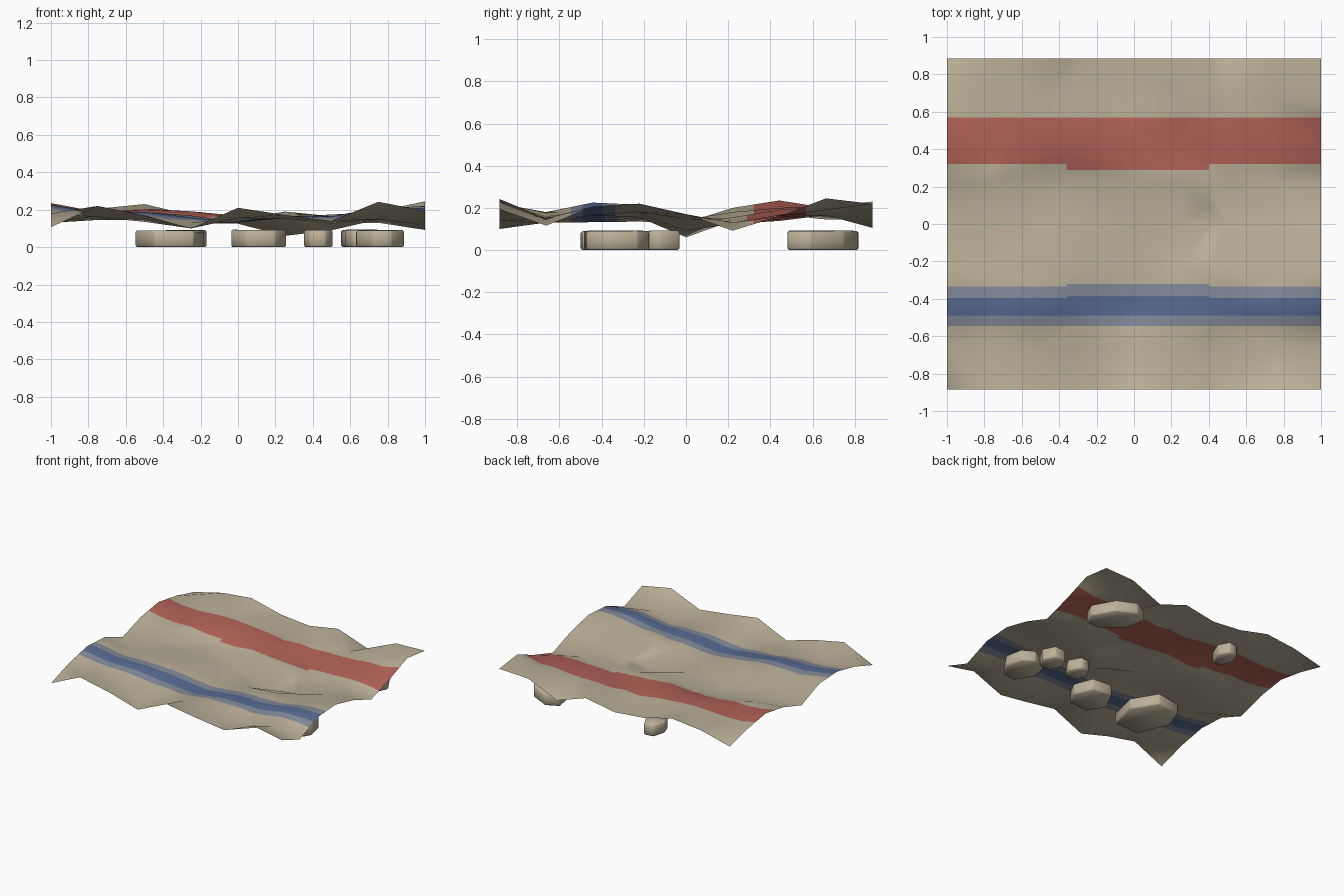
import bpy, bmesh, math, random
from mathutils import Vector

if "Cube" in bpy.data.objects:
    bpy.data.objects.remove(bpy.data.objects["Cube"])

random.seed(4)


def material(name, rgb):
    m = bpy.data.materials.new(name)
    m.diffuse_color = (*rgb, 1)
    m.use_nodes = True
    m.node_tree.nodes["Principled BSDF"].inputs["Base Color"].default_value = m.diffuse_color
    return m


BEIGE = material("beige", (0.50, 0.435, 0.315))
RED = material("faded red", (0.45, 0.125, 0.095))
LIGHT_BLUE = material("pale blue", (0.225, 0.25, 0.32))
BLUE = material("blue", (0.095, 0.147, 0.29))


def finish(name, bm, mats):
    me = bpy.data.meshes.new(name)
    bm.to_mesh(me)
    bm.free()
    for m in mats:
        me.materials.append(m)
    ob = bpy.data.objects.new(name, me)
    bpy.context.collection.objects.link(ob)
    bpy.ops.object.select_all(action='DESELECT')
    ob.select_set(True)
    bpy.context.view_layer.objects.active = ob
    bpy.ops.object.shade_smooth_by_angle(angle=math.radians(50))
    return ob


# rumpled blanket: heights in thousandths, rows front to back, columns left to right
ROWS = [
    "107 220 170 100 210 172 140 242 194",
    "180 160 135 130 155 152 125 150 116",
    "225 188 188 158 132 165 165 206 205",
    "215 168 182 168 135 155 175 180 220",
    "130 145 160 140 125  60  90 148 170",
    "200 180 145 130 155 140 125 130  92",
    "235 188 200 191 168 138 155 167 160",
    "200 190 205 185 145 165 165 190 245",
    "145 205 230 170 147 190 105 210 219",
]
HALF_Y = 0.885
bm = bmesh.new()
grid = [[bm.verts.new((-1 + 0.25 * i, HALF_Y * (j / 4 - 1), int(h) / 1000))
         for i, h in enumerate(row.split())] for j, row in enumerate(ROWS)]
for j in range(8):
    for i in range(8):
        bm.faces.new((grid[j][i], grid[j][i + 1], grid[j + 1][i + 1], grid[j + 1][i]))
bmesh.ops.triangulate(bm, faces=bm.faces[:])

# cut the stripe borders into the blanket
cuts = [((0, y, 0), (0, 1, 0)) for y in
        (-0.545, -0.49, -0.395, -0.385, -0.335, -0.322, 0.29, 0.32, 0.57)]
cuts += [((x, 0, 0), (1, 0, 0)) for x in (-0.36, 0.4)]
for co, no in cuts:
    bmesh.ops.bisect_plane(bm, geom=bm.verts[:] + bm.edges[:] + bm.faces[:],
                           plane_co=co, plane_no=no, dist=1e-5)

# stripes are a little wider in the middle
for f in bm.faces:
    c = f.calc_center_median()
    mid = -0.36 < c.x < 0.4
    if (0.29 if mid else 0.32) < c.y < 0.57:
        f.material_index = 1
    elif -0.49 < c.y < (-0.385 if mid else -0.395):
        f.material_index = 3
    elif -0.545 < c.y < (-0.322 if mid else -0.335):
        f.material_index = 2
finish("blanket", bm, [BEIGE, RED, LIGHT_BLUE, BLUE])


# flat stones under the blanket: x, y, x radius, y radius, sides, slant
STONES = [
    (0.72, 0.65, 0.17, 0.17, 7, 0.5),
    (-0.24, 0.72, 0.075, 0.10, 6, 0),
    (0.76, -0.325, 0.13, 0.155, 7, 0),
    (0.66, -0.12, 0.09, 0.09, 6, 0),
    (0.43, -0.115, 0.08, 0.085, 6, 0),
    (0.11, -0.34, 0.15, 0.145, 6, 0),
    (-0.365, -0.285, 0.185, 0.215, 6, 0.1),
]
HEIGHT = 0.094
for k, (x, y, rx, ry, n, slant) in enumerate(STONES):
    bm = bmesh.new()
    ring = []
    for i in range(n):
        a = 2 * math.pi * (i + 0.5) / n - math.pi / 2 + random.uniform(-0.15, 0.15)
        ring.append(Vector((math.cos(a) - slant * math.sin(a), math.sin(a))))
    # stretch the outline to fill its radii exactly
    lo = [min(p[d] for p in ring) for d in (0, 1)]
    hi = [max(p[d] for p in ring) for d in (0, 1)]
    verts = []
    for p in ring:
        u = [2 * (p[d] - lo[d]) / (hi[d] - lo[d]) - 1 for d in (0, 1)]
        verts.append(bm.verts.new((x + rx * u[0], y + ry * u[1], 0)))
    base = bm.faces.new(verts)
    top = bmesh.ops.extrude_face_region(bm, geom=[base])["geom"]
    for v in top:
        if isinstance(v, bmesh.types.BMVert):
            v.co.z = HEIGHT - random.uniform(0, 0.006)
    bmesh.ops.recalc_face_normals(bm, faces=bm.faces[:])
    bmesh.ops.bevel(bm, geom=bm.edges[:], offset=0.009, segments=1,
                    affect='EDGES', clamp_overlap=True)
    bmesh.ops.recalc_face_normals(bm, faces=bm.faces[:])
    finish(f"stone_{k + 1}", bm, [BEIGE])
